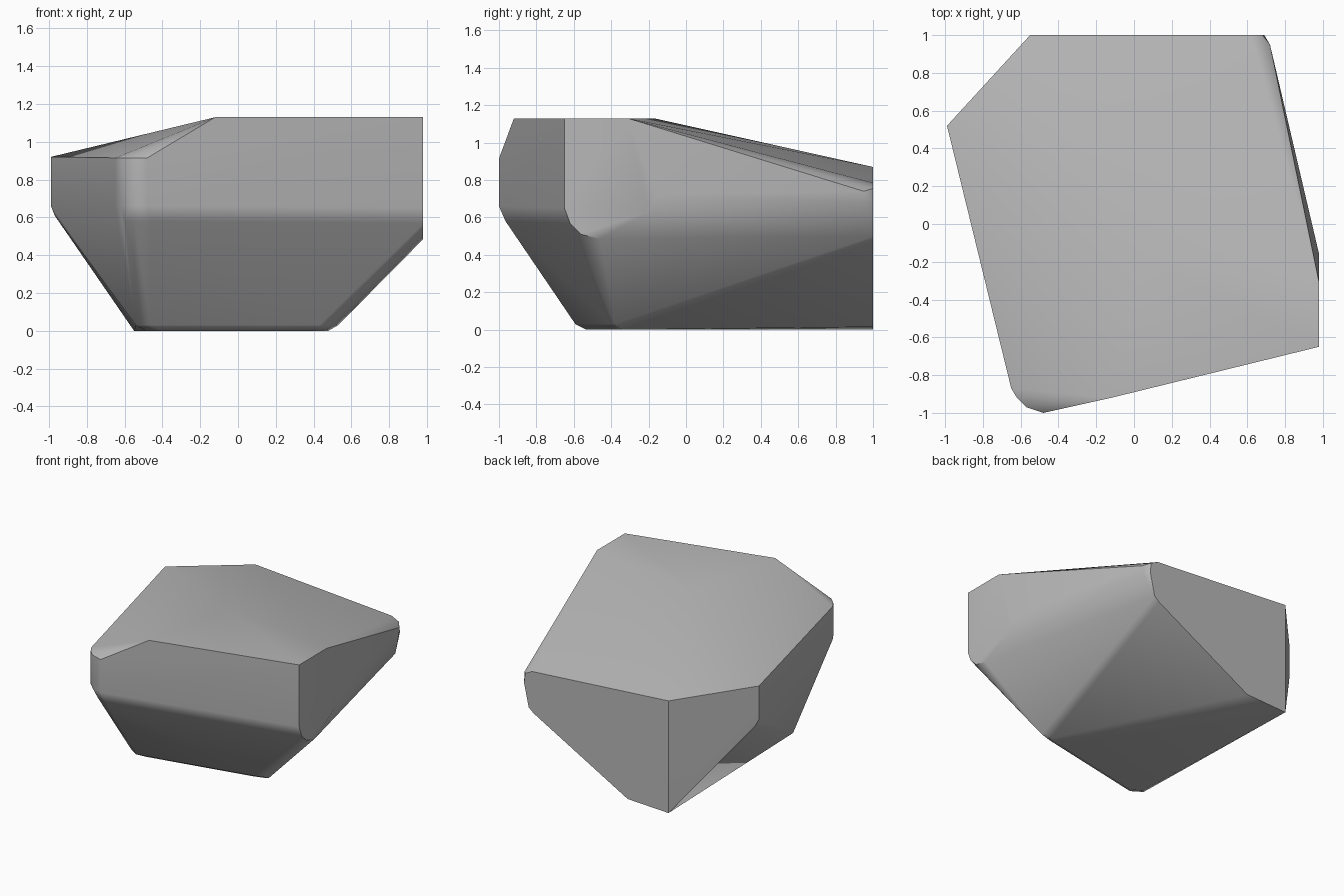
import bpy
import bmesh
import math
from mathutils import Vector

default_cube = bpy.data.objects.get("Cube")
if default_cube:
    bpy.data.objects.remove(default_cube, do_unlink=True)


def make_material(name, color):
    material = bpy.data.materials.new(name)
    material.use_nodes = True
    material.diffuse_color = color
    shader = material.node_tree.nodes["Principled BSDF"]
    shader.inputs["Base Color"].default_value = color
    shader.inputs["Roughness"].default_value = 0.8
    return material


def ring(outline, height, inset=0.0):
    """Outline points at one height, drawn in towards the middle."""
    return [Vector((x * (1 - inset), y * (1 - inset), height)) for x, y in outline]


def side_face(x, profile):
    return [Vector((x, y, z)) for y, z in profile]


def back_face(y, profile):
    return [Vector((x, y, z)) for x, z in profile]


# Rounded front corner, with a softened break above the undercut
corner = [(-.48, -1), (-.57, -.97), (-.62, -.92), (-.65, -.87)]
points = ring(corner, .915) + ring(corner, .66) + ring(corner, .58, .035)

# Flat crown, falling away towards the back
crown = [(-.12, -.92), (.98, -.65), (.98, -.31), (.45, -.21), (.05, -.17)]
points += ring(crown, 1.13)

# Flat right side
points += side_face(.98, [(-.65, .65), (-.62, .57), (-.56, .51),
                          (-.46, .485), (-.2, .63), (-.16, .72)])

# Flat back, with its slanting lower edge
points += back_face(1, [(-.55, .87), (.62, .785), (.68, .755), (.69, .68),
                        (.65, .5), (.61, .465), (-.2, .015), (-.55, 0)])
points += back_face(.95, [(.72, .74), (.715, .68)])

# Upright edge where the left side meets the clipped back corner
points += [Vector((-.99, .52, .92)), Vector((-.99, .52, .66)), Vector((-.97, .54, .61))]

# Small base with a chamfered rim
base = [(-.45, -.58), (-.53, -.53), (.42, -.4), (.52, -.37)]
points += ring(base, .03, -.02) + ring(base, 0, .08)

# Wrap the outlines in one closed stone
bm = bmesh.new()
for point in points:
    bm.verts.new(point)
hull = bmesh.ops.convex_hull(bm, input=bm.verts)
loose = [v for v in set(hull["geom_interior"] + hull["geom_unused"])
         if isinstance(v, bmesh.types.BMVert)]
bmesh.ops.delete(bm, geom=loose, context="VERTS")
bmesh.ops.dissolve_limit(bm, angle_limit=math.radians(2), verts=bm.verts, edges=bm.edges)
bmesh.ops.recalc_face_normals(bm, faces=bm.faces)

mesh = bpy.data.meshes.new("boulder")
bm.to_mesh(mesh)
bm.free()
mesh.materials.append(make_material("stone grey", (.48, .48, .48, 1)))

boulder = bpy.data.objects.new("boulder", mesh)
bpy.context.collection.objects.link(boulder)
bpy.ops.object.select_all(action="DESELECT")
boulder.select_set(True)
bpy.context.view_layer.objects.active = boulder

# Soft worn edges, crisp broken ones
bpy.ops.object.shade_smooth_by_angle(angle=math.radians(32))
normals = boulder.modifiers.new("worn edges", "WEIGHTED_NORMAL")
normals.keep_sharp = True
